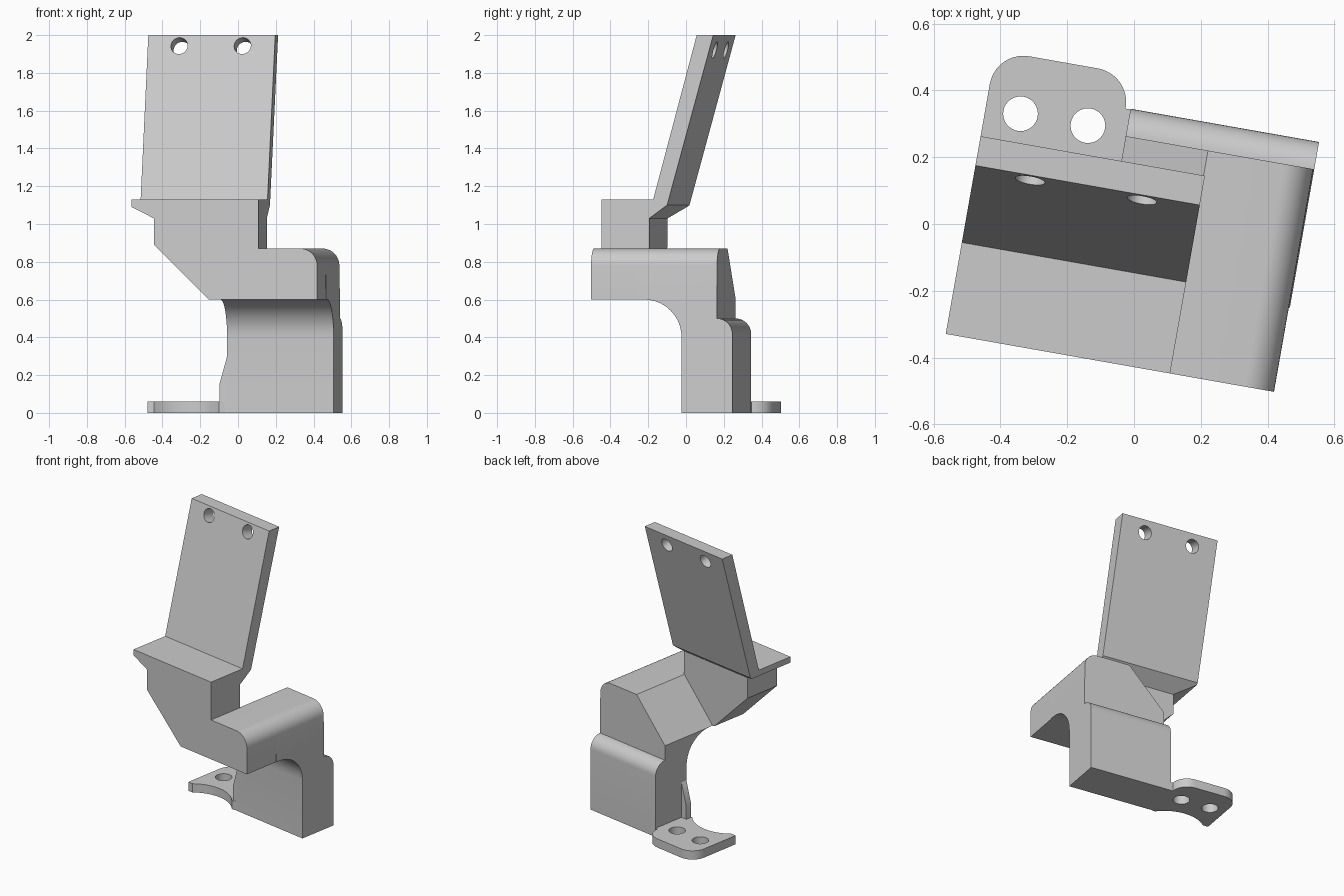
import bpy, bmesh
from math import radians, cos, sin
from mathutils import Matrix, Vector

if "Cube" in bpy.data.objects:
    bpy.data.objects.remove(bpy.data.objects["Cube"])

TURN = Matrix.Rotation(radians(-10), 4, "Z")   # whole bracket sits turned on the ground

grey = bpy.data.materials.new("light_grey")
grey.use_nodes = True
grey.diffuse_color = (0.6, 0.6, 0.6, 1)
grey.node_tree.nodes["Principled BSDF"].inputs["Base Color"].default_value = (0.6, 0.6, 0.6, 1)

PLACE = {
    "x": lambda a, b, t: (t, a, b),   # profile in y, z
    "y": lambda a, b, t: (a, t, b),   # profile in x, z
    "z": lambda a, b, t: (a, b, t),   # profile in x, y
}


def arc(cx, cy, r, start, end, n=10):
    angles = [radians(start + (end - start) * i / n) for i in range(n + 1)]
    return [(cx + r * cos(a), cy + r * sin(a)) for a in angles]


def finish(name, bm):
    bmesh.ops.recalc_face_normals(bm, faces=bm.faces)
    bm.transform(TURN)
    mesh = bpy.data.meshes.new(name)
    bm.to_mesh(mesh)
    bm.free()
    mesh.materials.append(grey)
    obj = bpy.data.objects.new(name, mesh)
    bpy.context.collection.objects.link(obj)
    return obj


def prism(name, profile, axis, low, high):
    bm = bmesh.new()
    face = bm.faces.new([bm.verts.new(PLACE[axis](a, b, low)) for a, b in profile])
    grown = bmesh.ops.extrude_face_region(bm, geom=[face])["geom"]
    verts = [e for e in grown if isinstance(e, bmesh.types.BMVert)]
    shift = Vector(PLACE[axis](0, 0, high - low))
    bmesh.ops.translate(bm, verts=verts, vec=shift)
    return finish(name, bm)


def rod(centre, direction, radius):
    bm = bmesh.new()
    turn = Vector(direction).to_track_quat("Z", "Y").to_matrix().to_4x4()
    bmesh.ops.create_cone(bm, cap_ends=True, segments=32, radius1=radius, radius2=radius,
                          depth=0.4, matrix=Matrix.Translation(centre) @ turn)
    return finish("hole_cutter", bm)


def combine(obj, tool, operation):
    mod = obj.modifiers.new("shape", "BOOLEAN")
    mod.operation, mod.solver, mod.object = operation, "EXACT", tool
    bpy.context.view_layer.objects.active = obj
    bpy.ops.object.modifier_apply(modifier=mod.name)
    bpy.data.objects.remove(tool)


# Front body: stepped block with slanted left underside and rounded right shoulder
shoulder = arc(0.41, 0.78, 0.09, 0, 90)
front_body = prism("front_body", [(-0.378, 1.03), (-0.378, 0.89), (-0.083, 0.6), (0.5, 0.6)]
                   + shoulder + [(0.184, 0.87), (0.184, 1.03)], "y", -0.422, -0.165)

# Arched leg: side outline trimmed by the front outline
leg = prism("arched_leg", [(-0.165, 0.87), (-0.165, 0.6)] + arc(-0.135, 0.4, 0.2, 90, 0)
            + [(0.065, 0), (0.338, 0)] + arc(0.255, 0.417, 0.083, 0, 90)
            + [(0.255, 0.87)], "x", -0.2, 0.6)
leg_outline = prism("leg_outline", [(-0.07, -0.1), (0.503, -0.1), (0.503, 0.6)] + shoulder
                    + [(0.18, 0.87), (-0.07, 0.6)], "y", -0.5, 0.5)
combine(leg, leg_outline, "INTERSECT")

# Ledge and leaning back panel, with the left underside of the ledge chamfered
panel = prism("ledge_and_panel", [(-0.422, 1.03), (-0.422, 1.13), (-0.144, 1.13), (0.09, 2),
                                  (0.179, 2), (-0.069, 1.1), (-0.165, 1.03)], "x", -0.7, 0.4)
panel_outline = prism("panel_outline", [(-0.498, 2.1), (0.184, 2.1), (0.184, 0.9),
                                        (-0.378, 0.9), (-0.378, 1.03), (-0.498, 1.09)],
                      "y", -0.6, 0.6)
combine(panel, panel_outline, "INTERSECT")
for x in (-0.329, 0.011):
    combine(panel, rod((x, 0.075, 1.943), (0, -0.966, 0.26), 0.045), "DIFFERENCE")

# Mounting tab with rounded back corners, scooped front and two holes
tab = prism("mounting_tab", [(-0.498, 0.06)] + arc(-0.288, -0.121, 0.251, 133.9, 46.1)
            + [(-0.06, 0.07), (-0.06, 0.336), (-0.085, 0.336)]
            + arc(-0.187, 0.338, 0.102, 0, 90) + arc(-0.396, 0.338, 0.102, 90, 180),
            "z", 0, 0.06)
for x in (-0.392, -0.187):
    combine(tab, rod((x, 0.266, 0.03), (0, 0, 1), 0.052), "DIFFERENCE")

# Small rib joining the tab and the leg
rib = prism("tab_rib", [(-0.06, 0.31), (-0.07, 0.3), (-0.112, 0.15), (-0.112, 0), (-0.06, 0)],
            "y", 0.066, 0.11)

for obj in (front_body, leg, panel, tab, rib):
    bpy.ops.object.select_all(action="DESELECT")
    obj.select_set(True)
    bpy.context.view_layer.objects.active = obj
    bpy.ops.object.shade_smooth_by_angle(angle=radians(30))
